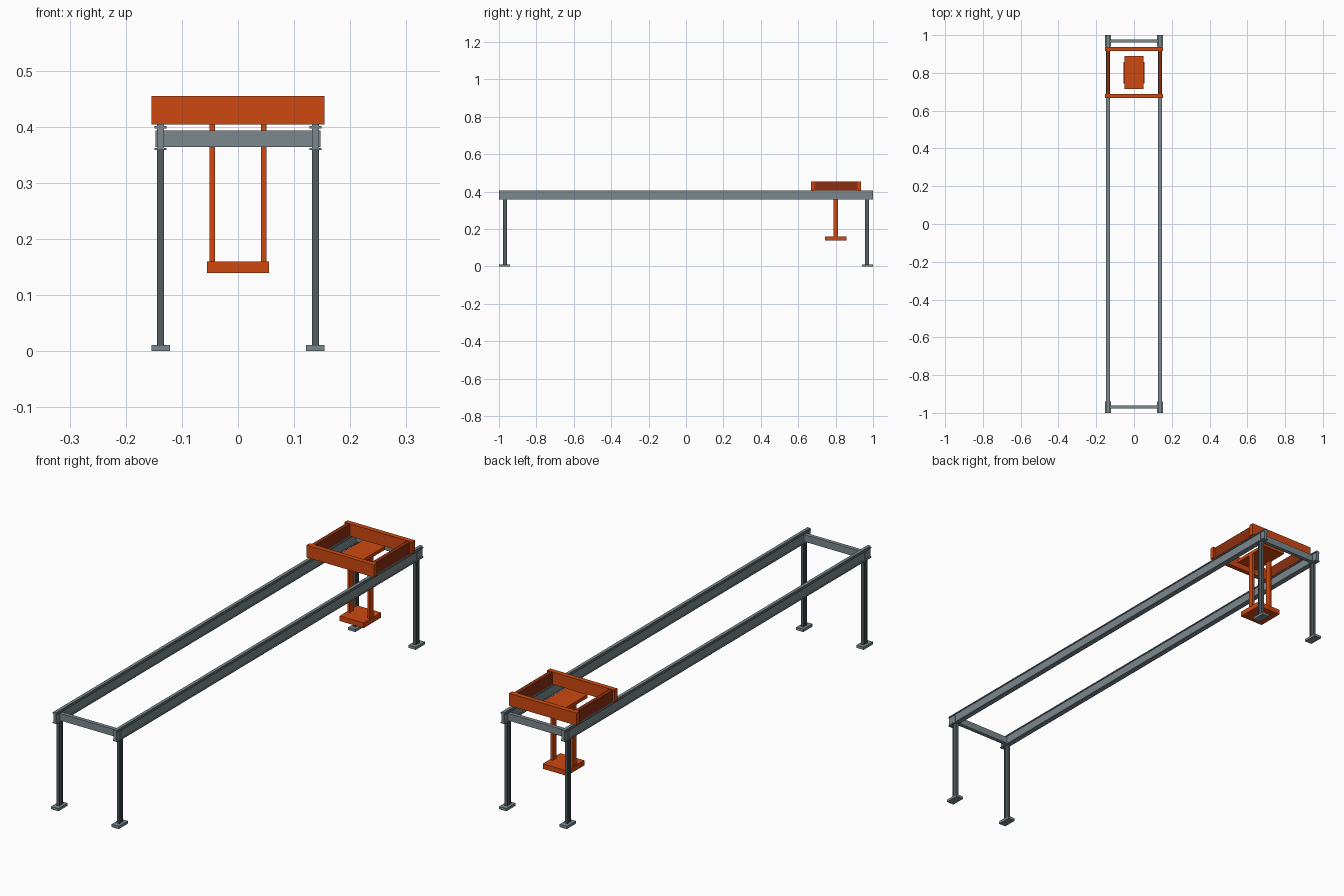
import bpy, bmesh
from mathutils import Vector

if "Cube" in bpy.data.objects:
    bpy.data.objects.remove(bpy.data.objects["Cube"])


def material(name, rgb):
    m = bpy.data.materials.new(name)
    m.use_nodes = True
    m.diffuse_color = (*rgb, 1)
    m.node_tree.nodes["Principled BSDF"].inputs["Base Color"].default_value = (*rgb, 1)
    return m


steel = material("steel grey", (0.20, 0.25, 0.27))
dark_steel = material("dark steel grey", (0.09, 0.11, 0.12))
orange = material("orange", (0.62, 0.065, 0.005))
dark_orange = material("dark orange", (0.26, 0.028, 0.005))


def part(name, mat, *boxes):
    """One object from boxes given as (x range, y range, z range)."""
    bm = bmesh.new()
    for ranges in boxes:
        lo, hi = (Vector(c) for c in zip(*ranges))
        verts = bmesh.ops.create_cube(bm, size=1)["verts"]
        for v in verts:
            v.co = (lo + hi) / 2 + v.co * (hi - lo)
    mesh = bpy.data.meshes.new(name)
    bm.to_mesh(mesh)
    bm.free()
    mesh.materials.append(mat)
    ob = bpy.data.objects.new(name, mesh)
    bpy.context.collection.objects.link(ob)
    return ob


def around(c, half):
    return (c - half, c + half)


RAIL_X, LEG_Y = 0.138, 0.968

for side, sx in (("left", 1), ("right", -1)):
    x = sx * RAIL_X
    # Runway beam: web standing slightly proud of two flanges
    length = (-1, 1)
    part(side + "_runway_beam", steel,
         (around(x, 0.0065), length, (0.358, 0.405)),
         (around(x, 0.0105), length, (0.358, 0.362)),
         (around(x, 0.0105), length, (0.397, 0.401)))

    # Legs with flanges, each on a base plate
    for end, sy in (("front", -1), ("back", 1)):
        y = sy * LEG_Y
        height = (0.011, 0.358)
        part(f"{end}_{side}_leg", dark_steel,
             (around(x, 0.003), around(y, 0.011), height),
             (around(x, 0.0063), around(y - 0.009, 0.0025), height),
             (around(x, 0.0063), around(y + 0.009, 0.0025), height))
        part(f"{end}_{side}_base_plate", steel,
             (around(x, 0.0165), around(sy * 0.97, 0.03), (0, 0.011)))

    # Trolley side member and hoist column
    part(side + "_trolley_side", dark_orange,
         (around(x, 0.008), (0.688, 0.916), (0.405, 0.453)))
    part(side + "_hoist_column", orange,
         (around(sx * 0.046, 0.005), around(0.8, 0.012), (0.158, 0.41)))

# Cross beams and trolley end plates
for end, sy in (("front", -1), ("back", 1)):
    part(end + "_cross_beam", steel,
         ((-0.147, 0.147), around(sy * LEG_Y, 0.008), (0.364, 0.393)))
    part(end + "_trolley_plate", orange,
         ((-0.154, 0.154), around(0.802 + sy * 0.124, 0.01), (0.404, 0.455)))

# Hoist top plate and load platform
part("hoist_top_plate", orange, ((-0.05, 0.05), (0.715, 0.89), (0.406, 0.42)))
part("load_platform", orange, ((-0.055, 0.055), (0.743, 0.857), (0.139, 0.16)))
